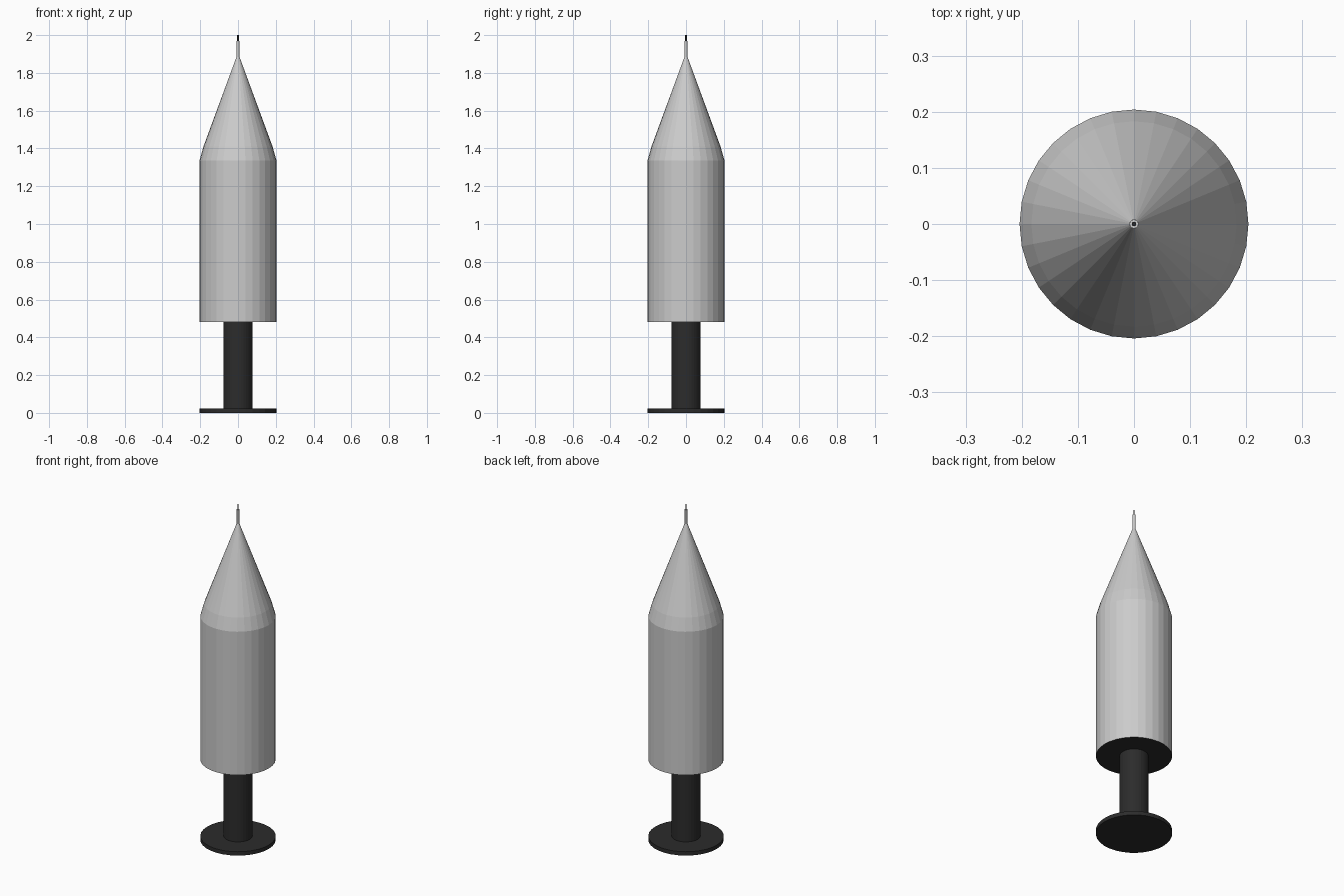
import bpy, bmesh, math

if "Cube" in bpy.data.objects:
    bpy.data.objects.remove(bpy.data.objects["Cube"])

SIDES = 32
dark = bpy.data.materials.new("dark_rubber")
dark.diffuse_color = (0.025, 0.025, 0.025, 1)
dark.use_nodes = True
dark.node_tree.nodes["Principled BSDF"].inputs["Base Color"].default_value = dark.diffuse_color
grey = bpy.data.materials.new("light_grey")
grey.diffuse_color = (0.55, 0.55, 0.55, 1)
grey.use_nodes = True
grey.node_tree.nodes["Principled BSDF"].inputs["Base Color"].default_value = grey.diffuse_color


def lathe(name, profile, mat, sides=SIDES, base_mat=None):
    """Flat-faced capped solid turned from (radius, z) points, bottom to top."""
    bm = bmesh.new()
    rings = [[bm.verts.new((r * math.cos(2 * math.pi * i / sides),
                            r * math.sin(2 * math.pi * i / sides), z))
              for i in range(sides)] for r, z in profile]
    for low, high in zip(rings, rings[1:]):
        for i in range(sides):
            j = (i + 1) % sides
            bm.faces.new((low[i], low[j], high[j], high[i]))
    base = bm.faces.new(rings[0][::-1])
    bm.faces.new(rings[-1])
    mesh = bpy.data.meshes.new(name)
    mesh.materials.append(mat)
    if base_mat:
        mesh.materials.append(base_mat)
        base.material_index = 1
    bm.to_mesh(mesh)
    bm.free()
    obj = bpy.data.objects.new(name, mesh)
    bpy.context.collection.objects.link(obj)
    return obj


# Plunger: thumb disc and rod
lathe("thumb_disc", [(0.204, 0), (0.204, 0.023)], dark)
lathe("plunger_rod", [(0.078, 0.023), (0.078, 0.48)], dark)

# Barrel with shouldered cone and dark underside
lathe("barrel", [(0.204, 0.48), (0.204, 1.335), (0.183, 1.41), (0.008, 1.885)],
      grey, base_mat=dark)

# Needle and its thin dark tip
lathe("needle", [(0.008, 1.88), (0.008, 1.97)], grey, 16)
lathe("needle_tip", [(0.004, 1.97), (0.004, 2.0)], dark, 16)
